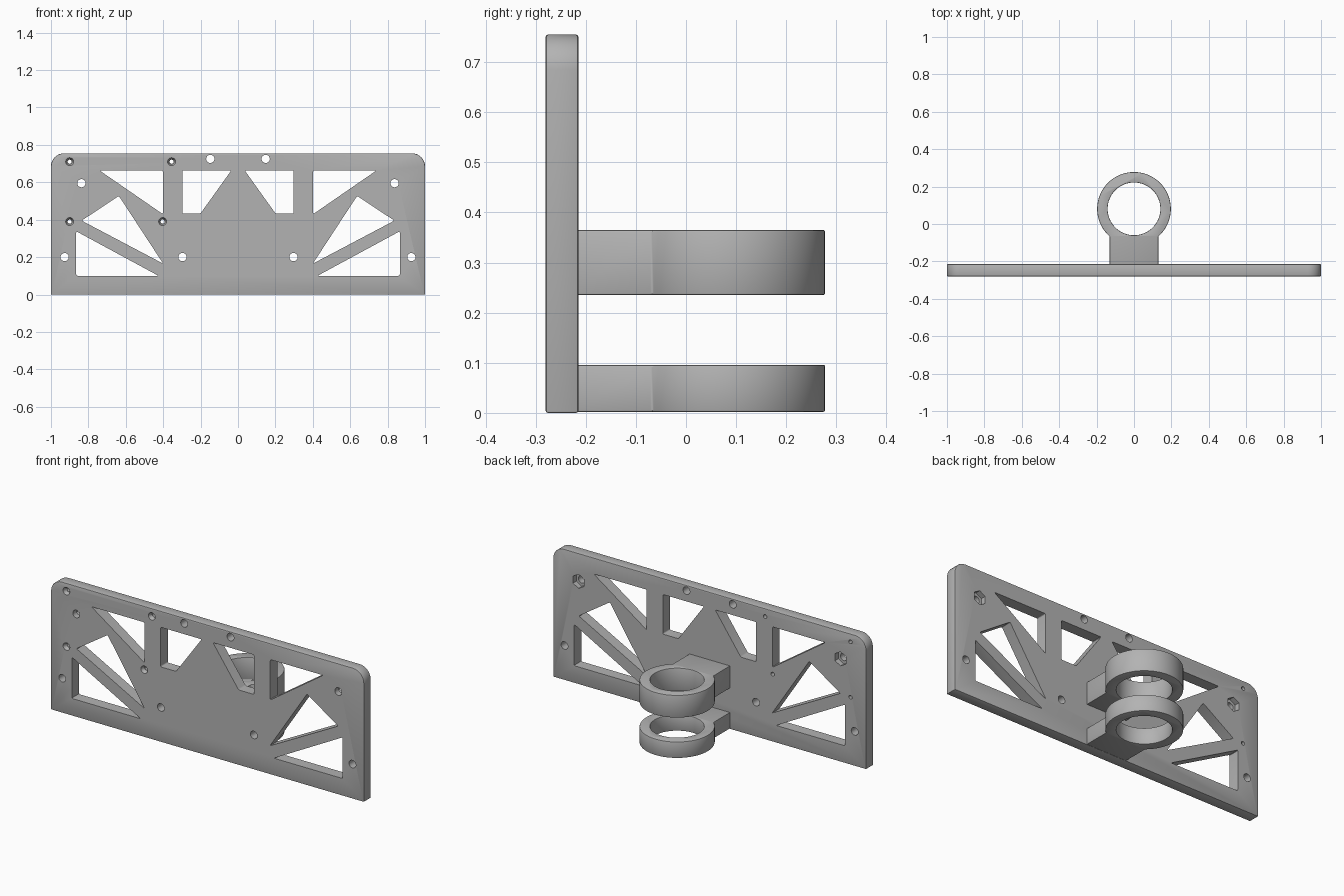
import bpy, bmesh, math
from mathutils import Vector

cube = bpy.data.objects.get("Cube")
if cube:
    bpy.data.objects.remove(cube, do_unlink=True)

grey = bpy.data.materials.new("matte grey")
grey.use_nodes = True
grey.diffuse_color = (0.45, 0.45, 0.45, 1)
grey.node_tree.nodes["Principled BSDF"].inputs["Base Color"].default_value = grey.diffuse_color

FRONT, BACK, HEIGHT = -0.28, -0.215, 0.755


def upright(x, z, y):
    return Vector((x, y, z))


def flat(x, y, z):
    return Vector((x, y, z))


def prism(name, points, low, high, place, round_corners=0.0, top_scale=None):
    """Extrude an outline from low to high; optionally taper it or round its corners."""
    bm = bmesh.new()
    n = len(points)
    cx, cy = sum(p[0] for p in points) / n, sum(p[1] for p in points) / n
    s = top_scale or 1.0
    a = [bm.verts.new(place(x, y, low)) for x, y in points]
    b = [bm.verts.new(place(cx + (x - cx) * s, cy + (y - cy) * s, high)) for x, y in points]
    bm.faces.new(a)
    bm.faces.new(b)
    sides = []
    for i in range(n):
        bm.faces.new((a[i], a[(i + 1) % n], b[(i + 1) % n], b[i]))
        sides.append(bm.edges.get((a[i], b[i])))
    if round_corners:
        bmesh.ops.bevel(bm, geom=sides, offset=round_corners, segments=3,
                        profile=0.5, affect='EDGES')
    bmesh.ops.recalc_face_normals(bm, faces=bm.faces)
    mesh = bpy.data.meshes.new(name)
    bm.to_mesh(mesh)
    bm.free()
    mesh.materials.append(grey)
    obj = bpy.data.objects.new(name, mesh)
    bpy.context.collection.objects.link(obj)
    return obj


def arc(cx, cy, r, start=0, end=360, n=32, closed=True):
    steps = n if closed else n - 1
    return [(cx + r * math.cos(math.radians(start + (end - start) * i / steps)),
             cy + r * math.sin(math.radians(start + (end - start) * i / steps)))
            for i in range(n)]


def bevel(obj, width):
    mod = obj.modifiers.new("soft edges", 'BEVEL')
    mod.width, mod.segments = width, 2
    mod.limit_method, mod.angle_limit = 'ANGLE', math.radians(40)


def cut(obj, cutters):
    for c in cutters:
        mod = obj.modifiers.new("cut", 'BOOLEAN')
        mod.operation, mod.solver, mod.object = 'DIFFERENCE', 'EXACT', c


def finish(obj, cutters):
    """Bake the modifiers, drop the cutters and smooth the round walls."""
    bpy.context.view_layer.update()
    graph = bpy.context.evaluated_depsgraph_get()
    baked = bpy.data.meshes.new_from_object(obj.evaluated_get(graph))
    obj.modifiers.clear()
    obj.data = baked
    for c in cutters:
        bpy.data.objects.remove(c, do_unlink=True)
    bpy.ops.object.select_all(action='DESELECT')
    obj.select_set(True)
    bpy.context.view_layer.objects.active = obj
    bpy.ops.object.shade_smooth_by_angle(angle=math.radians(30))


# Mounting plate with rounded top corners
R = 0.07
outline = [(-1, 0), (1, 0)]
outline += arc(1 - R, HEIGHT - R, R, 0, 90, 9, False)
outline += arc(R - 1, HEIGHT - R, R, 90, 180, 9, False)
plate = prism("mounting_plate", outline, FRONT, BACK, upright)
bevel(plate, 0.004)

# Weight-saving windows and plain bolt holes, mirrored left and right
windows = [
    [(-0.74, 0.663), (-0.402, 0.663), (-0.402, 0.43)],
    [(-0.298, 0.663), (-0.036, 0.663), (-0.2, 0.434), (-0.298, 0.434)],
    [(-0.836, 0.395), (-0.637, 0.527), (-0.4, 0.165)],
    [(-0.865, 0.338), (-0.865, 0.1), (-0.425, 0.1)],
]
bolt_holes = [(-0.837, 0.595), (-0.927, 0.2), (-0.297, 0.2), (-0.148, 0.725)]
cutters = []
for side in (1, -1):
    for w in windows:
        pts = [(side * x, z) for x, z in w]
        cutters.append(prism("window_cutter", pts, FRONT - 0.1, BACK + 0.1, upright, 0.007))
    for x, z in bolt_holes:
        cutters.append(prism("bolt_cutter", arc(side * x, z, 0.022, n=24),
                             FRONT - 0.1, BACK + 0.1, upright))
    # Hexagonal nut pocket in the back
    x, z = bolt_holes[0]
    cutters.append(prism("nut_cutter", arc(side * x, z, 0.041, 30, 390, n=6),
                         BACK - 0.03, BACK + 0.05, upright))

# Small countersunk screw holes on one side
for x, z in [(-0.9, 0.71), (-0.355, 0.71), (-0.9, 0.39), (-0.403, 0.39)]:
    cutters.append(prism("screw_cutter", arc(x, z, 0.011, n=20),
                         FRONT - 0.1, BACK + 0.1, upright))
    cutters.append(prism("countersink_cutter", arc(x, z, 0.022, n=20),
                         FRONT - 0.001, FRONT + 0.022, upright, top_scale=0.6))
cut(plate, cutters)
finish(plate, cutters)

# Two ring clamps on short necks behind the plate
CY, OUTER, BORE, NECK = 0.081, 0.197, 0.141, 0.13
meet = math.degrees(math.acos(NECK / OUTER))
for name, low, high in [("lower_ring_clamp", 0.002, 0.096), ("upper_ring_clamp", 0.235, 0.365)]:
    keyhole = [(-NECK, BACK - 0.01), (NECK, BACK - 0.01)]
    keyhole += arc(0, CY, OUTER, -meet, 180 + meet, 56, False)
    clamp = prism(name, keyhole, low, high, flat)
    bore = prism("bore_cutter", arc(0, CY, BORE, n=64), low - 0.1, high + 0.1, flat)
    cut(clamp, [bore])
    bevel(clamp, 0.004)
    finish(clamp, [bore])
